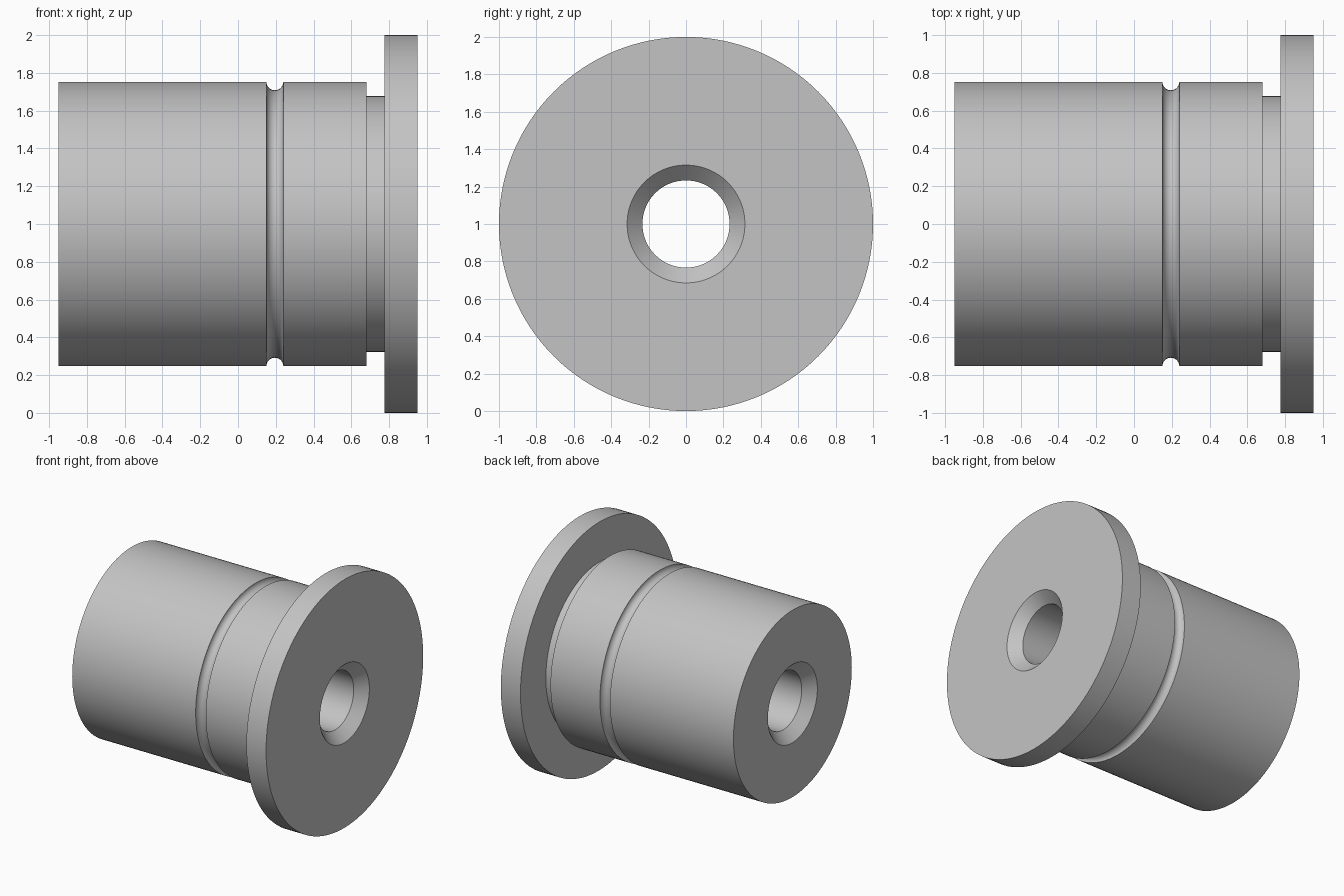
import bpy
import bmesh
from math import cos, sin, pi, tau
from mathutils import Vector

cube = bpy.data.objects.get("Cube")
if cube:
    bpy.data.objects.remove(cube, do_unlink=True)

SEGMENTS = 128
AXIS_HEIGHT = 1.0

# Lengths along the axis
BACK, FRONT = -0.95, 0.95
SHOULDER, FLANGE_BACK = 0.68, 0.775
GROOVE_X, GROOVE_R = 0.195, 0.045

# Radii
BODY_R, NECK_R, FLANGE_R = 0.753, 0.677, 1.0
BORE_R, SINK_R = 0.233, 0.315
SINK_DEPTH = SINK_R - BORE_R


def groove(steps=14):
    """Half-round groove cut into the body."""
    return [(GROOVE_X - GROOVE_R * cos(pi * i / steps),
             BODY_R - GROOVE_R * sin(pi * i / steps)) for i in range(steps + 1)]


def lathe(name, profile, material):
    """Revolve a closed (x, radius) profile around the x axis."""
    bm = bmesh.new()
    verts = [bm.verts.new((x, 0, r)) for x, r in profile]
    edges = [bm.edges.new((a, b)) for a, b in zip(verts, verts[1:] + verts[:1])]
    bmesh.ops.spin(bm, geom=verts + edges, cent=Vector(), axis=(1, 0, 0),
                   angle=tau, steps=SEGMENTS, use_merge=True)
    bmesh.ops.remove_doubles(bm, verts=bm.verts, dist=0.0001)
    bmesh.ops.recalc_face_normals(bm, faces=bm.faces)
    mesh = bpy.data.meshes.new(name)
    bm.to_mesh(mesh)
    bm.free()
    mesh.materials.append(material)
    obj = bpy.data.objects.new(name, mesh)
    bpy.context.collection.objects.link(obj)
    obj.location.z = AXIS_HEIGHT
    bpy.ops.object.select_all(action='DESELECT')
    obj.select_set(True)
    bpy.context.view_layer.objects.active = obj
    bpy.ops.object.shade_smooth_by_angle(angle=pi / 6)
    return obj


# Plain grey metal
grey = bpy.data.materials.new("light_grey")
grey.use_nodes = True
colour = (0.55, 0.55, 0.55, 1)
grey.diffuse_color = colour
grey.node_tree.nodes["Principled BSDF"].inputs["Base Color"].default_value = colour

# Body with groove, neck, flange, then the countersunk through bore
body = [(BACK, SINK_R), (BACK, BODY_R), *groove(), (SHOULDER, BODY_R)]
neck = [(SHOULDER, NECK_R), (FLANGE_BACK, NECK_R)]
flange = [(FLANGE_BACK, FLANGE_R), (FRONT, FLANGE_R), (FRONT, SINK_R)]
bore = [(FRONT - SINK_DEPTH, BORE_R), (BACK + SINK_DEPTH, BORE_R)]
lathe("flanged_bushing", body + neck + flange + bore, grey)
